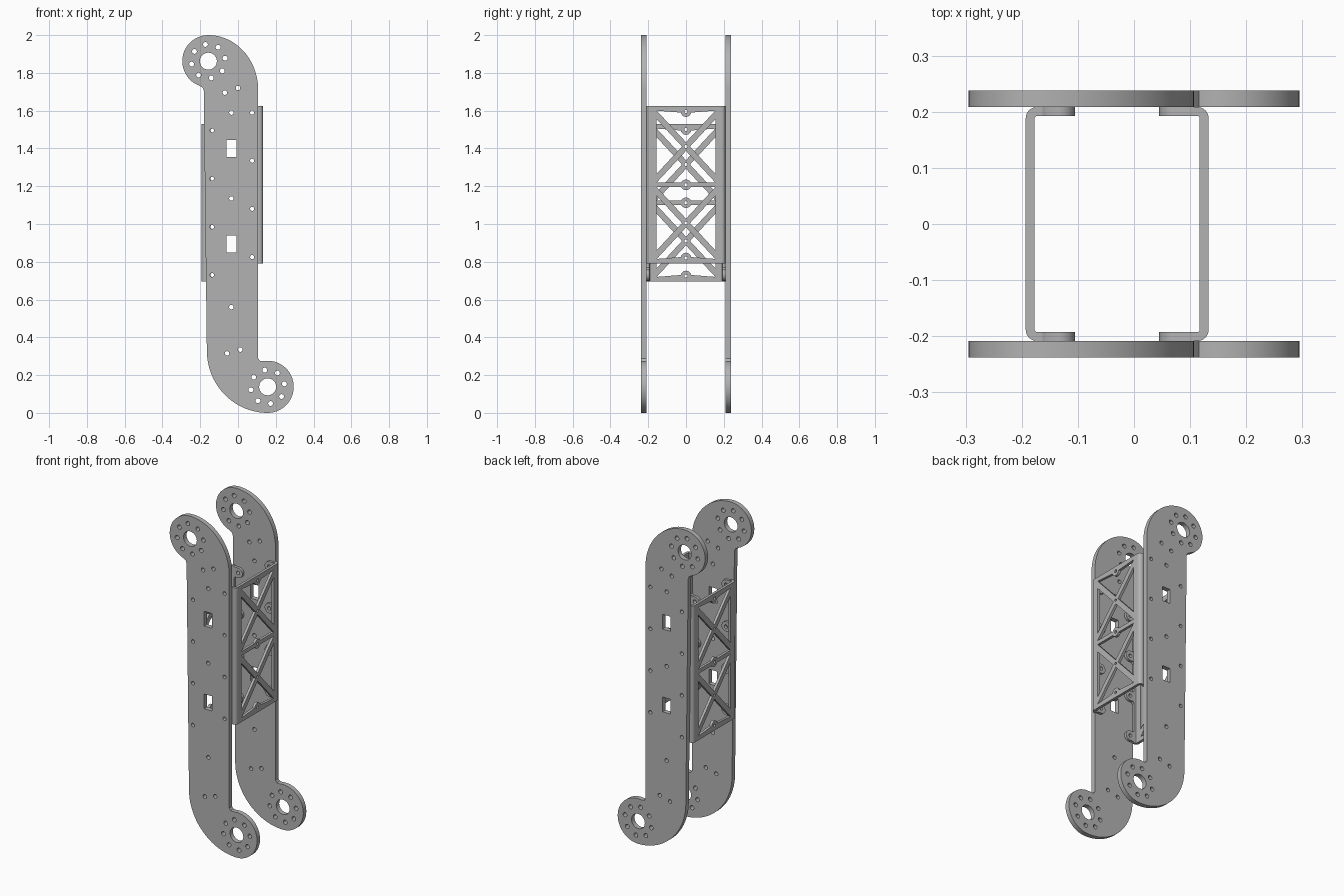
import bpy, math
from math import sin, cos, pi, radians, sqrt
from mathutils import Matrix

cube = bpy.data.objects.get("Cube")
if cube:
    bpy.data.objects.remove(cube)

grey = bpy.data.materials.new("metal grey")
grey.use_nodes = True
colour = (0.45, 0.45, 0.45, 1)
grey.diffuse_color = colour
grey.node_tree.nodes["Principled BSDF"].inputs["Base Color"].default_value = colour

# Frames that stand a flat outline up: facing y, facing x, or lying flat
FACE_Y = Matrix(((1, 0, 0), (0, 0, -1), (0, 1, 0))).to_4x4()
FACE_X = Matrix(((0, 0, 1), (1, 0, 0), (0, 1, 0))).to_4x4()
FLAT = Matrix.Identity(4)


def arc(cx, cy, rx, a0, a1, n=12, ry=None):
    ry = ry or rx
    angles = [radians(a0 + (a1 - a0) * i / n) for i in range(n + 1)]
    return [(cx + rx * cos(a), cy + ry * sin(a)) for a in angles]


def circle(cx, cy, r, n=16):
    return arc(cx, cy, r, 0, 360, n)[:-1]


def sheet(name, loops, thickness, frame, offset=(0, 0, 0)):
    """Filled outline with holes, given a thickness."""
    curve = bpy.data.curves.new(name, "CURVE")
    curve.dimensions = "2D"
    curve.fill_mode = "BOTH"
    curve.extrude = thickness / 2
    for loop in loops:
        spline = curve.splines.new("POLY")
        spline.points.add(len(loop) - 1)
        for point, (u, v) in zip(spline.points, loop):
            point.co = (u, v, 0, 1)
        spline.use_cyclic_u = True
    obj = bpy.data.objects.new(name, curve)
    bpy.context.collection.objects.link(obj)
    bpy.ops.object.select_all(action="DESELECT")
    obj.select_set(True)
    bpy.context.view_layer.objects.active = obj
    bpy.ops.object.convert(target="MESH")
    obj = bpy.context.view_layer.objects.active
    obj.data.transform(Matrix.Translation(offset) @ frame)
    obj.data.materials.clear()
    obj.data.materials.append(grey)
    bpy.ops.object.shade_smooth_by_angle(angle=radians(35))
    return obj


# Side plates: S-shaped outline with a round joint at each end
JX, JZ, JR = 0.157, 0.862, 0.138
TOP, LOW = 1 + JZ, 1 - JZ
outline = arc(-JX, 1.71, 0.264, 0, 90, 20, 0.29)
outline += arc(-JX, TOP, JR, 95, 250, 32)
outline += [(-0.187, 1.722), (-0.181, 1.705)]
outline += arc(JX, 0.33, 0.322, 180, 270, 20, 0.33)
outline += arc(JX, LOW, JR, -85, 100, 36)
outline += [(0.116, 0.276), (0.107, 0.288)]

holes = []
for jx, jz in ((-JX, TOP), (JX, LOW)):
    holes.append(circle(jx, jz, 0.045, 32))
    for k in range(8):
        a = radians(10 + 45 * k)
        holes.append(circle(jx + 0.09 * cos(a), jz + 0.09 * sin(a), 0.013))
for x, z in ((-0.07, 1.695), (0, 1.72), (-0.058, 0.315), (0.012, 0.335),
             (-0.035, 1.59), (-0.035, 1.135), (-0.035, 0.56)):
    holes.append(circle(x, z, 0.012))
for i in range(4):
    holes.append(circle(-0.138, 0.73 + 0.255 * i, 0.011))
    holes.append(circle(0.075, 0.825 + 0.255 * i, 0.011))
for z in (0.895, 1.4):
    holes.append([(-0.035 + sx * 0.027, z + sz * 0.045)
                  for sx, sz in ((-1, -1), (1, -1), (1, 1), (-1, 1))])

PLATE_Y = 0.223
for name, side in (("front_plate", -1), ("back_plate", 1)):
    sheet(name, [outline] + holes, 0.029, FACE_Y, (0, side * PLATE_Y, 0))


# Cross-braced bracket, modelled with its outer face at x = 0
HALF, WIDE, T = 0.4175, 0.2085, 0.016
BEND = 0.02
A, BAR, BOSS, NODE = 0.155, 0.0125, 0.028, 0.3875


def brace_windows(c, h):
    """Four openings left around one X, notched round the screw bosses."""
    k = 0.023
    s = (h - k) / A
    loops = []
    for up in (1, -1):
        z_edge = c + up * h
        node = min((-NODE, 0, NODE), key=lambda n: abs(n - z_edge))
        d = abs(z_edge - node)
        reach = sqrt(BOSS ** 2 - d ** 2)
        inward = d if abs(node) < abs(z_edge) else -d
        start = math.asin(inward / BOSS)
        notch = [(BOSS * cos(a), node - up * BOSS * sin(a))
                 for a in [start + (pi - 2 * start) * i / 10 for i in range(11)]]
        if node == 0:
            start = math.asin(d / BOSS)
            notch = [(BOSS * cos(a), node - up * BOSS * sin(a))
                     for a in [start + (pi - 2 * start) * i / 10 for i in range(11)]]
        loops.append([(0, c + up * k), (A, z_edge)] + notch + [(-A, z_edge)])
        loops.append([(up * k / s, c), (up * A, c + h - 2 * k),
                      (up * A, c - h + 2 * k)])
    return loops


def bracket(name, x, z, turn):
    parts = []
    # Braced web
    y = WIDE - BEND
    web = [[(-y, -HALF), (y, -HALF), (y, HALF), (-y, HALF)]]
    h = (HALF - 3 * BAR) / 2
    for c in (BAR + h, -BAR - h):
        web += brace_windows(c, h)
        web.append(circle(0, c, 0.008, 12))
    web += [circle(0, n, 0.009, 12) for n in (-NODE, 0, NODE)]
    parts.append(sheet(name, web, T, FACE_X, (-T / 2, 0, 0)))
    # Flange strip with rounded screw tabs
    tabs = [-0.3825 + 0.255 * i for i in range(4)]
    edge, tip = -0.03, -0.058
    flange = [(-BEND, HALF), (-BEND, -HALF), (edge, -HALF)]
    for t in tabs:
        low = max(t - 0.04, -HALF + 0.001)
        high = min(t + 0.04, HALF - 0.001)
        flange += [(edge, low), (edge - 0.008, t - 0.03)]
        flange += arc(tip, t, 0.03, 270, 90, 12)
        flange += [(edge - 0.008, t + 0.03), (edge, high)]
    flange.append((edge, HALF))
    flange_loops = [flange] + [circle(tip, t, 0.011) for t in tabs]
    for side in (-1, 1):
        parts.append(sheet("flange", flange_loops, T, FACE_Y,
                           (0, side * (WIDE - T / 2), 0)))
        # Rounded bend between web and flange
        ring = arc(-BEND, y, BEND, 0, 90, 8) + arc(-BEND, y, BEND - T, 90, 0, 8)
        ring = [(u, v * side) for u, v in ring]
        parts.append(sheet("bend", [ring], 2 * HALF, FLAT))
    bpy.ops.object.select_all(action="DESELECT")
    for part in parts:
        part.select_set(True)
    bpy.context.view_layer.objects.active = parts[0]
    bpy.ops.object.join()
    parts[0].data.transform(Matrix.Translation((x, 0, z))
                            @ Matrix.Rotation(turn, 4, "Z"))


bracket("left_bracket", 0.133, 1.2075, 0)
bracket("right_bracket", -0.193, 1.1125, pi)
